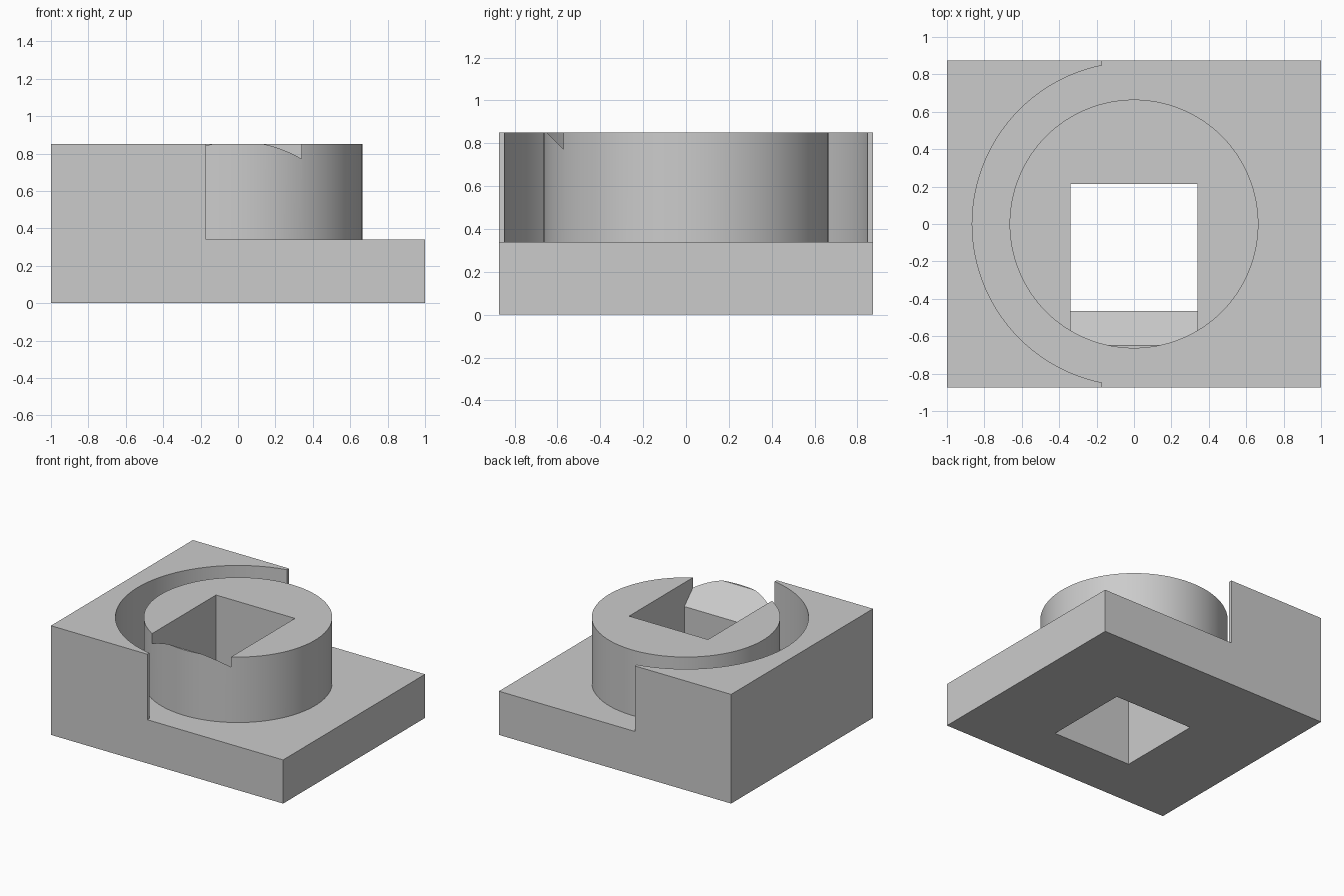
import bpy, bmesh, math
from mathutils import Vector

if "Cube" in bpy.data.objects:
    bpy.data.objects.remove(bpy.data.objects["Cube"], do_unlink=True)

HALF_Y, TOP, FLOOR = 0.873, 0.85, 0.34
BOSS_R, POCKET_R, WALL_X = 0.665, 0.865, -0.17

grey = bpy.data.materials.new("plain grey")
grey.use_nodes = True
grey.diffuse_color = (0.6, 0.6, 0.6, 1)
grey.node_tree.nodes["Principled BSDF"].inputs["Base Color"].default_value = (0.6, 0.6, 0.6, 1)


def prism(name, points, sweep):
    """Extrude a closed outline along the sweep vector."""
    bm = bmesh.new()
    face = bm.faces.new([bm.verts.new(p) for p in points])
    ext = bmesh.ops.extrude_face_region(bm, geom=[face])["geom"]
    bmesh.ops.translate(bm, vec=Vector(sweep),
                        verts=[g for g in ext if isinstance(g, bmesh.types.BMVert)])
    bmesh.ops.recalc_face_normals(bm, faces=bm.faces[:])
    mesh = bpy.data.meshes.new(name)
    bm.to_mesh(mesh)
    bm.free()
    mesh.materials.append(grey)
    obj = bpy.data.objects.new(name, mesh)
    bpy.context.collection.objects.link(obj)
    return obj


def block(name, x0, x1, y, z0, z1):
    return prism(name, [(x0, -y, z0), (x1, -y, z0), (x1, y, z0), (x0, y, z0)], (0, 0, z1 - z0))


def disc(name, r, z0, z1, n=128):
    ring = [(r * math.cos(math.tau * i / n), r * math.sin(math.tau * i / n), z0) for i in range(n)]
    return prism(name, ring, (0, 0, z1 - z0))


def combine(target, tool, operation):
    """Apply a boolean and discard the tool."""
    bpy.context.view_layer.objects.active = target
    mod = target.modifiers.new(operation, "BOOLEAN")
    mod.operation, mod.solver, mod.object = operation, "EXACT", tool
    bpy.ops.object.modifier_apply(modifier=mod.name)
    bpy.data.objects.remove(tool, do_unlink=True)


# Base plate with the tall side wall
body = block("housing_block", -1, 1, HALF_Y, 0, TOP)
combine(body, block("step_cutter", WALL_X, 1.2, 1, FLOOR, 1), "DIFFERENCE")

# Curved recess in the wall
combine(body, disc("recess_cutter", POCKET_R, FLOOR, 1), "DIFFERENCE")

# Round boss standing on the plate
combine(body, disc("boss", BOSS_R, FLOOR / 2, TOP), "UNION")

# Square through hole with a sloped lip at the front
outline = [(-0.465, -0.1), (0.215, -0.1), (0.215, 1), (-0.8, 1), (-0.465, 0.665)]
combine(body, prism("hole_cutter", [(-0.34, y, z) for y, z in outline], (0.68, 0, 0)), "DIFFERENCE")

# Smooth round walls, crisp edges
bpy.ops.object.select_all(action="DESELECT")
body.select_set(True)
bpy.context.view_layer.objects.active = body
bpy.ops.object.shade_smooth_by_angle(angle=math.radians(30))
